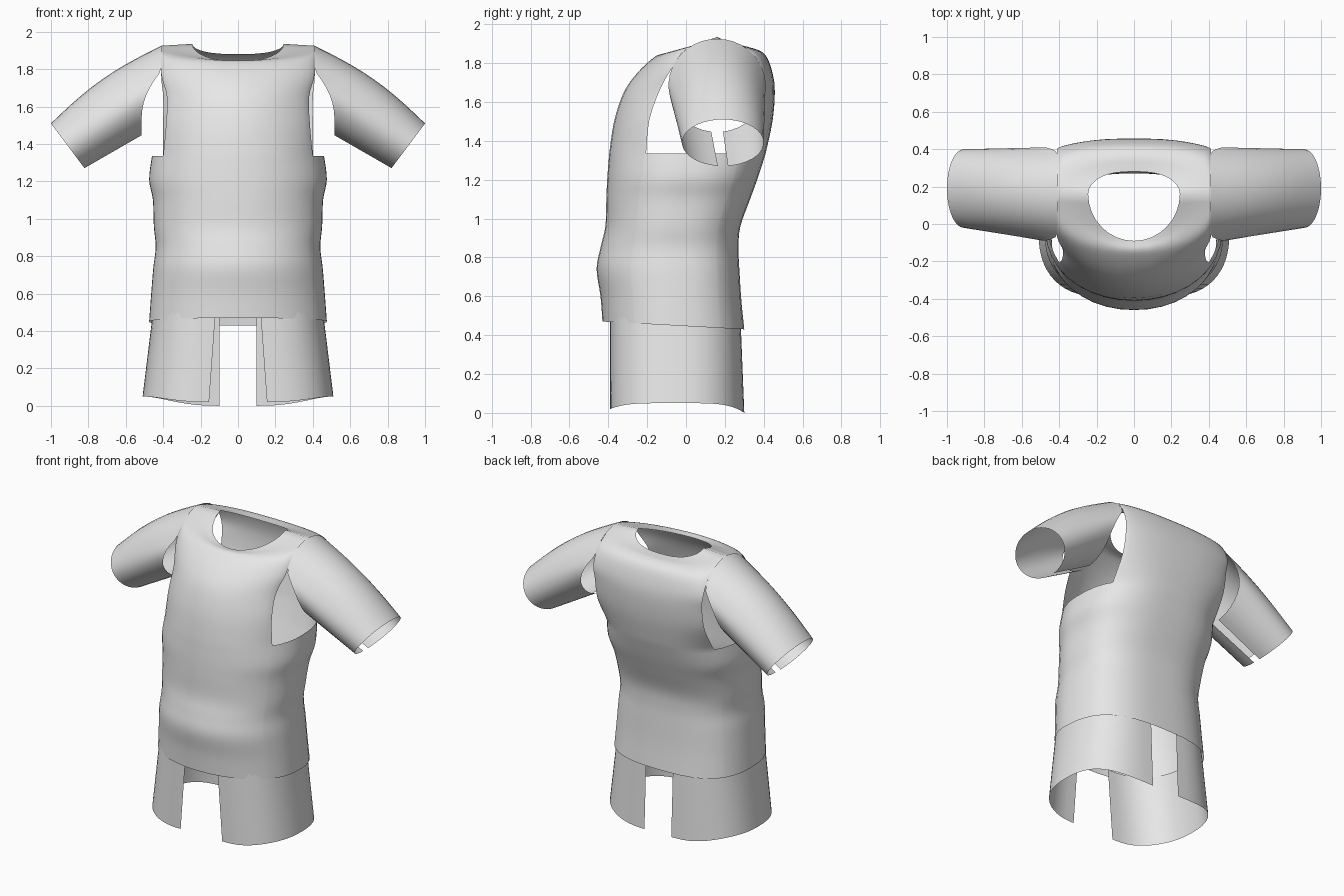
import bpy, bmesh
from math import sin, cos, pi, radians
from mathutils import Vector

cube = bpy.data.objects.get("Cube")
if cube:
    bpy.data.objects.remove(cube, do_unlink=True)

cloth = bpy.data.materials.new("plain grey cloth")
cloth.diffuse_color = (0.8, 0.8, 0.8, 1)
cloth.use_nodes = True
cloth.node_tree.nodes["Principled BSDF"].inputs["Base Color"].default_value = (0.8, 0.8, 0.8, 1)


def catmull(a, b, c, d, t):
    return 0.5 * (2 * b + (c - a) * t + (2 * a - 5 * b + 4 * c - d) * t * t
                  + (3 * b - a - 3 * c + d) * t ** 3)


def refine(rows, steps=4, straight_end=False):
    """Smoothly add rows between key rows of points."""
    out, last = [], len(rows) - 1
    for i in range(last):
        a, b, c, d = (rows[max(0, min(last, i + k))] for k in (-1, 0, 1, 2))
        flat = straight_end and i == last - 1
        for s in range(steps):
            t = s / steps
            out.append([q.lerp(r, t) if flat else catmull(p, q, r, e, t)
                        for p, q, r, e in zip(a, b, c, d)])
    return out + [rows[-1]]


def add_grid(bm, rows, closed=False, flip=False):
    grid = [[bm.verts.new(p) for p in row] for row in rows]
    n = len(rows[0])
    for lo, hi in zip(grid, grid[1:]):
        for j in range(n if closed else n - 1):
            k = (j + 1) % n
            quad = [lo[j], lo[k], hi[k], hi[j]]
            bm.faces.new(quad[::-1] if flip else quad)


def finish(bm, name):
    bmesh.ops.remove_doubles(bm, verts=bm.verts[:], dist=0.001)
    mesh = bpy.data.meshes.new(name)
    bm.to_mesh(mesh)
    bm.free()
    mesh.materials.append(cloth)
    obj = bpy.data.objects.new(name, mesh)
    bpy.context.collection.objects.link(obj)
    bpy.ops.object.select_all(action="DESELECT")
    obj.select_set(True)
    bpy.context.view_layer.objects.active = obj
    bpy.ops.object.shade_smooth_by_angle(angle=radians(50))
    return obj


# Shared column positions: panel columns, then the sides below the arms
PANEL = [0.87 * sin(pi / 2 * u / 8) for u in range(-8, 9)]
SIDE = [0.93, 0.975, 0.995, 1.0]
ACROSS = [-s for s in reversed(SIDE)] + PANEL + SIDE


def section(s, w, mid, end, n, z):
    return Vector((w * s, mid + (end - mid) * max(0, 1 - abs(s) ** n) ** (1 / n), z))


# Lower shirt: height, half width, front y, widest y, back y
LOWER = [
    (0.47, 0.475, -0.43, -0.08, 0.30), (0.60, 0.465, -0.44, -0.08, 0.285),
    (0.74, 0.453, -0.46, -0.08, 0.275), (0.85, 0.44, -0.44, -0.08, 0.27),
    (0.96, 0.45, -0.415, -0.07, 0.28), (1.10, 0.455, -0.41, -0.05, 0.33),
    (1.21, 0.475, -0.405, -0.02, 0.37), (1.335, 0.46, -0.395, 0.0, 0.41)]
FRONT_N, BACK_N = 2.1, 2.8


def ring(z, w, front, mid, back):
    pts = [section(s, w, mid, front, FRONT_N, z) for s in ACROSS]
    pts += [section(s, w, mid, back, BACK_N, z) for s in ACROSS[-2:0:-1]]
    for p in pts:  # hem drops towards the back
        p.z -= 0.04 * max(0, (0.8 - z) / 0.33) * (p.y - front) / (back - front)
    return pts


# Panels up to the collar: half width, centre y, edge y, centre z, edge z, roundness
FRONT = [
    (0.385, -0.37, -0.19, 1.50, 1.50, 0.8), (0.38, -0.32, -0.14, 1.65, 1.65, 0.8),
    (0.41, -0.25, -0.075, 1.75, 1.77, 0.8), (0.41, -0.17, 0.0, 1.825, 1.87, 0.7),
    (0.41, -0.13, 0.16, 1.845, 1.925, 0.6), (0.245, -0.09, 0.16, 1.84, 1.935, 0.5)]
BACK = [
    (0.40, 0.445, 0.37, 1.50, 1.50, 0.8), (0.40, 0.457, 0.40, 1.65, 1.65, 0.8),
    (0.41, 0.445, 0.40, 1.75, 1.75, 0.8), (0.41, 0.41, 0.33, 1.84, 1.86, 0.6),
    (0.41, 0.35, 0.16, 1.875, 1.925, 0.5), (0.245, 0.28, 0.16, 1.88, 1.935, 0.5)]


def panel_rows(keys, end, n, power):
    z, w, _, mid, _ = LOWER[-1]
    rows = [[section(s, w, mid, end, n, z) for s in PANEL]]
    for hw, yc, ye, zc, ze, q in keys:
        row = []
        for s in PANEL:
            s /= 0.87
            f = max(0, 1 - abs(s) ** power) ** q
            row.append(Vector((hw * s, ye + (yc - ye) * f, ze + (zc - ze) * f)))
        rows.append(row)
    return refine(rows, straight_end=True)


# Shirt body with open arm holes and collar
bm = bmesh.new()
add_grid(bm, refine([ring(*k) for k in LOWER]), closed=True)
add_grid(bm, panel_rows(FRONT, LOWER[-1][2], FRONT_N, 2))
add_grid(bm, panel_rows(BACK, LOWER[-1][4], BACK_N, 2.6), flip=True)
finish(bm, "shirt_body")


# Sleeves: loft from the arm hole arc to the cuff, slit underneath
def sleeve_point(t, a, side):
    z = 1.685 + 0.24 * cos(a)
    k = min(1, max(0, (1.79 - z) / 0.25))
    start = Vector((0.41 + 0.105 * k * (2 - k), 0.16 + 0.25 * sin(a), z))
    r = 0.15 * cos(a)
    cuff = Vector((0.91 + 0.6 * r, 0.19 + 0.21 * sin(a), 1.39 + 0.8 * r))
    p = start.lerp(cuff, t)
    lift = 0.035 * sin(pi * t) * max(0, cos(a))
    p += Vector((0.6 * lift, 0, 0.8 * lift))
    p.x *= side
    return p


# Shorts: each leg is an outer shell, open along the inside
def leg_point(t, a, side):
    bulge = abs(cos(a)) ** 0.8
    front = a < 0
    inner = (0.12 + 0.035 * t) if front else 0.10
    outer = 0.455 + 0.055 * t
    y = -0.045 + (0.345 if front else 0.325 + 0.02 * t) * (abs(sin(a)) ** 0.85) * (-1 if front else 1)
    hem = 0.05 - (0.03 if front else 0.05) * abs(sin(a)) ** 4
    return Vector((side * (inner + (outer - inner) * bulge), y, 0.5 + (hem - 0.5) * t))


def shell(name, point, side, limit, columns, rows):
    bm = bmesh.new()
    angles = [limit * (2 * j / columns - 1) for j in range(columns + 1)]
    add_grid(bm, [[point(i / rows, a, side) for a in angles] for i in range(rows + 1)],
             flip=side > 0)
    return finish(bm, name)


for label, side in (("left", 1), ("right", -1)):
    sleeve = shell(label + "_sleeve", sleeve_point, side, radians(173), 36, 10)
    leg = shell(label + "_shorts_leg", leg_point, side, pi / 2, 28, 6)
    leg.data.flip_normals()
    sleeve.data.flip_normals() if sleeve.data.polygons[18].normal.z < 0 else None
